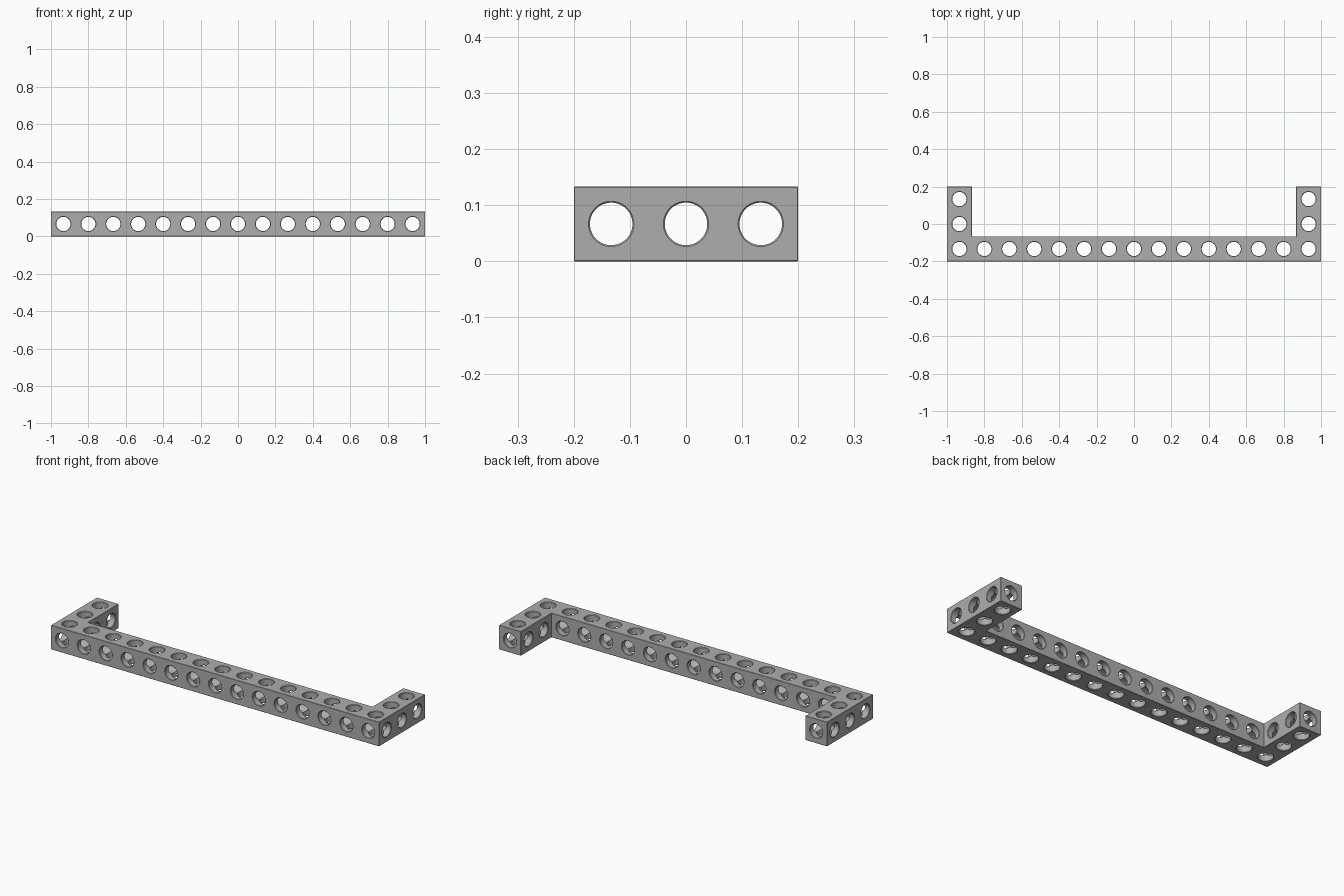
import bpy
import bmesh
import math
from mathutils import Matrix, Vector

CELL = 2 / 15            # hole spacing and beam thickness
COLUMNS, ROWS = 15, 3
HOLE_R, RIM_R, CHAMFER = 0.038, 0.0405, 0.0025
MID = CELL / 2

old = bpy.data.objects.get("Cube")
if old:
    bpy.data.objects.remove(old)

grey = bpy.data.materials.new("mid grey")
grey.use_nodes = True
colour = (0.42, 0.42, 0.42, 1)
grey.diffuse_color = colour
grey.node_tree.nodes["Principled BSDF"].inputs["Base Color"].default_value = colour


def make_object(name, bm):
    bmesh.ops.recalc_face_normals(bm, faces=bm.faces[:])
    mesh = bpy.data.meshes.new(name)
    bm.to_mesh(mesh)
    bm.free()
    mesh.materials.append(grey)
    obj = bpy.data.objects.new(name, mesh)
    bpy.context.collection.objects.link(obj)
    return obj


def add_bore(bm, centre, axis, length, sides=32):
    """Closed lathe along an axis, flared to chamfer the hole rim at both ends."""
    h, out = length / 2, 0.01
    half = [(h + out, RIM_R), (h, RIM_R), (h - CHAMFER, HOLE_R)]
    profile = half + [(-z, r) for z, r in reversed(half)]
    turn = Vector((0, 0, 1)).rotation_difference(Vector(axis)).to_matrix().to_4x4()
    place = Matrix.Translation(centre) @ turn
    rings = []
    for z, r in profile:
        ring = []
        for i in range(sides):
            a = math.tau * (i + 0.5) / sides
            ring.append(bm.verts.new(place @ Vector((r * math.cos(a), r * math.sin(a), z))))
        rings.append(ring)
    for low, high in zip(rings, rings[1:]):
        for i in range(sides):
            j = (i + 1) % sides
            bm.faces.new((low[i], low[j], high[j], high[i]))
    bm.faces.new(rings[0])
    bm.faces.new(rings[-1])


# U-shaped beam: one long bar with a short arm at each end
x_out, x_in = 1, 1 - CELL
y_front, y_back = -ROWS * MID, ROWS * MID
y_in = y_front + CELL
outline = [(-x_out, y_front), (x_out, y_front), (x_out, y_back), (x_in, y_back),
           (x_in, y_in), (-x_in, y_in), (-x_in, y_back), (-x_out, y_back)]
bm = bmesh.new()
base = bm.faces.new([bm.verts.new((x, y, 0)) for x, y in outline])
top = bmesh.ops.extrude_face_region(bm, geom=[base])["geom"]
bmesh.ops.translate(bm, vec=(0, 0, CELL),
                    verts=[v for v in top if isinstance(v, bmesh.types.BMVert)])
bmesh.ops.recalc_face_normals(bm, faces=bm.faces[:])
outer = [e for e in bm.edges if e.is_convex]
bmesh.ops.bevel(bm, geom=outer, offset=0.0015, segments=1, affect='EDGES')
beam = make_object("perforated_u_beam", bm)

columns = [(i - (COLUMNS - 1) / 2) * CELL for i in range(COLUMNS)]
rows = [(j - (ROWS - 1) / 2) * CELL for j in range(ROWS)]
arms = (columns[0], columns[-1])

# Upright holes through every cell
upright = bmesh.new()
for x in columns:
    add_bore(upright, (x, rows[0], MID), (0, 0, 1), CELL)
for x in arms:
    for y in rows[1:]:
        add_bore(upright, (x, y, MID), (0, 0, 1), CELL)

# Front-to-back holes: through the bar, and the whole length of each arm
depthwise = bmesh.new()
for x in columns:
    if x in arms:
        add_bore(depthwise, (x, 0, MID), (0, 1, 0), ROWS * CELL)
    else:
        add_bore(depthwise, (x, rows[0], MID), (0, 1, 0), CELL)

# Sideways holes: the whole length of the bar, and through each arm
sideways = bmesh.new()
add_bore(sideways, (0, rows[0], MID), (1, 0, 0), COLUMNS * CELL)
for x in arms:
    for y in rows[1:]:
        add_bore(sideways, (x, y, MID), (1, 0, 0), CELL)

# Drill one direction at a time
bpy.ops.object.select_all(action='DESELECT')
beam.select_set(True)
bpy.context.view_layer.objects.active = beam
for name, bores in (("upright", upright), ("depthwise", depthwise), ("sideways", sideways)):
    cutter = make_object(name + "_cutter", bores)
    cutter.hide_render = True
    drill = beam.modifiers.new(name + "_holes", 'BOOLEAN')
    drill.operation = 'DIFFERENCE'
    drill.solver = 'EXACT'
    drill.object = cutter
    bpy.ops.object.modifier_apply(modifier=drill.name)
    bpy.data.objects.remove(cutter)

bpy.ops.object.shade_smooth_by_angle(angle=math.radians(30))
